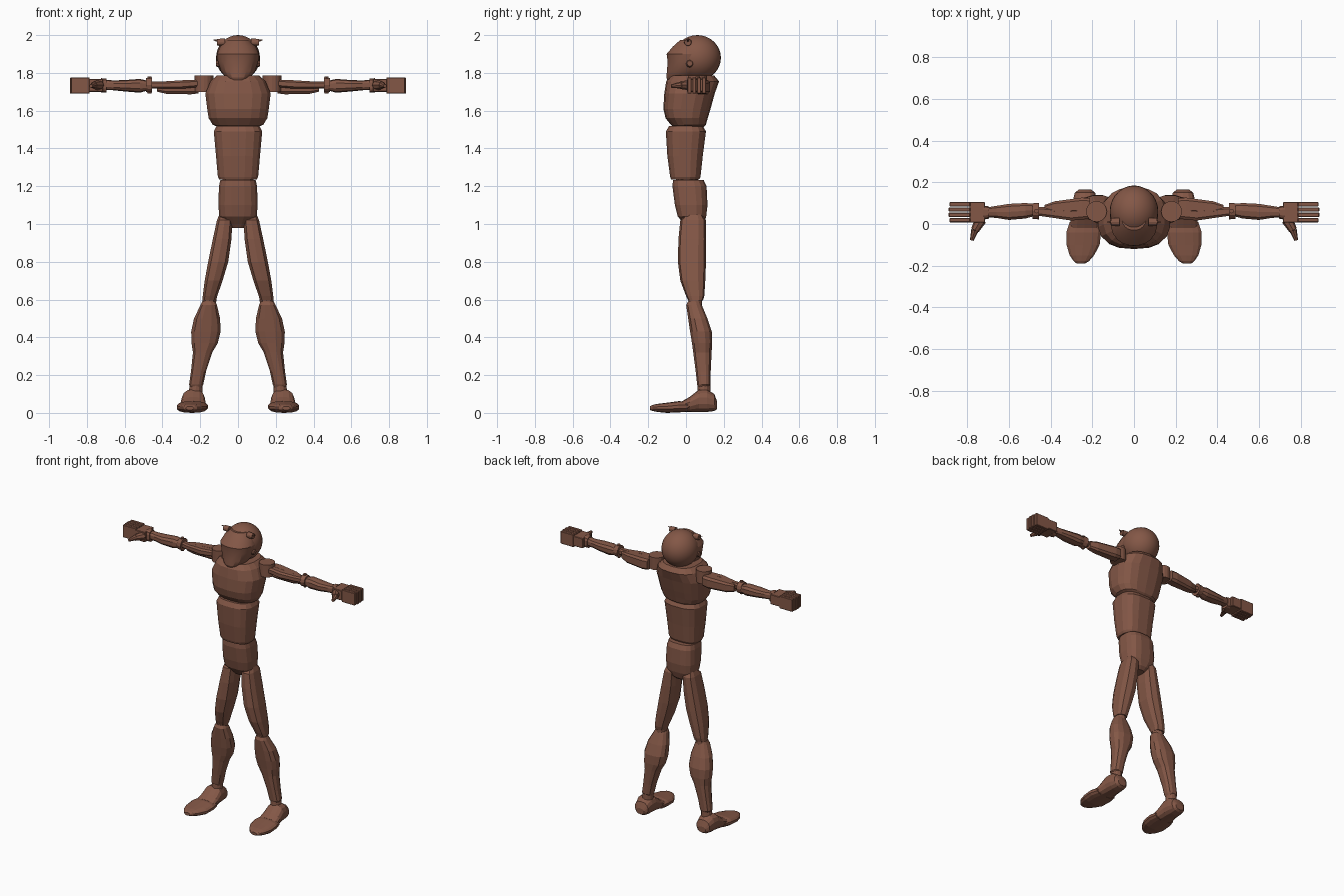
import bpy, bmesh, math
from mathutils import Vector, Matrix

brown = bpy.data.materials.new("clay brown")
brown.diffuse_color = (0.23, 0.096, 0.062, 1)


def finish(name, bm, mirror=False, smooth=None):
    bmesh.ops.recalc_face_normals(bm, faces=bm.faces)
    me = bpy.data.meshes.new(name)
    bm.to_mesh(me)
    bm.free()
    me.materials.append(brown)
    ob = bpy.data.objects.new(name, me)
    bpy.context.collection.objects.link(ob)
    if mirror:
        ob.modifiers.new("other side", 'MIRROR').use_mirror_merge = False
    if smooth:
        bpy.context.view_layer.objects.active = ob
        ob.select_set(True)
        bpy.ops.object.shade_smooth_by_angle(angle=math.radians(smooth))
        ob.select_set(False)
    return ob


# Skin rings along an axis; each section is (position, a0, a1, b0, b1)
def loft(name, axis, sections, n=12, power=2.6, mirror=False, smooth=None):
    bm = bmesh.new()
    rings = []
    for p, a0, a1, b0, b1 in sections:
        ring = []
        for i in range(n):
            t = 2 * math.pi * (i + 0.5) / n
            c, s = math.cos(t), math.sin(t)
            a = (a0 + a1) / 2 + (a1 - a0) / 2 * math.copysign(abs(c) ** (2 / power), c)
            b = (b0 + b1) / 2 + (b1 - b0) / 2 * math.copysign(abs(s) ** (2 / power), s)
            co = {'x': (p, a, b), 'y': (a, p, b), 'z': (a, b, p)}[axis]
            ring.append(bm.verts.new(co))
        rings.append(ring)
    for r, q in zip(rings, rings[1:]):
        for i in range(n):
            j = (i + 1) % n
            bm.faces.new((r[i], r[j], q[j], q[i]))
    bm.faces.new(rings[0])
    bm.faces.new(rings[-1])
    return finish(name, bm, mirror, smooth)


def sym(z, w, y0, y1):
    return (z, -w, w, y0, y1)


# Cylinder or cone between two points, on both sides
def rod(name, p, q, r1, r2, n=12, mirror=True):
    p, q = Vector(p), Vector(q)
    d = q - p
    bm = bmesh.new()
    m = Matrix.Translation((p + q) / 2) @ d.to_track_quat('Z', 'Y').to_matrix().to_4x4()
    bmesh.ops.create_cone(bm, cap_ends=True, segments=n, radius1=r1, radius2=r2,
                          depth=d.length, matrix=m)
    finish(name, bm, mirror)


def box(name, lo, hi):
    bm = bmesh.new()
    bmesh.ops.create_cube(bm, size=1)
    for v in bm.verts:
        v.co = [l + (h - l) * (c + 0.5) for l, h, c in zip(lo, hi, v.co)]
    bmesh.ops.bevel(bm, geom=bm.edges[:], offset=0.003, segments=1, affect='EDGES')
    finish(name, bm, True)


# Head: round cranium, face mask, lugs and ears
bm = bmesh.new()
bmesh.ops.create_uvsphere(bm, u_segments=28, v_segments=16, radius=0.12)
for v in bm.verts:
    v.co = (v.co.x * 0.97, v.co.y * 1.04 + 0.06, v.co.z + 1.88)
finish("cranium", bm, smooth=20)
loft("face", 'z', [sym(1.75, .03, -.095, -.045), sym(1.775, .065, -.105, .05),
                   sym(1.81, .092, -.102, .09), sym(1.86, .108, -.098, .12),
                   sym(1.90, .112, -.104, .12), sym(1.94, .095, -.07, .12),
                   sym(1.975, .06, -.03, .10)], 20, 2.2, smooth=20)
rod("head_lug", (.07, .01, 1.962), (.11, .01, 1.962), .02, .018)
rod("head_spike", (.10, .01, 1.968), (.13, .01, 1.975), .008, .002, 6)
rod("ear", (.10, .02, 1.85), (.116, .02, 1.85), .022, .015, 8)
rod("neck", (0, .06, 1.70), (0, .05, 1.83), .065, .065, 14, False)

# Torso
loft("chest", 'z', [sym(1.50, .07, -.05, .08), sym(1.525, .135, -.08, .105),
                    sym(1.56, .157, -.108, .115), sym(1.61, .165, -.12, .13),
                    sym(1.69, .175, -.115, .152), sym(1.755, .148, -.105, .175),
                    sym(1.785, .115, -.08, .15)], 18, 2.6)
loft("abdomen", 'z', [sym(1.235, .10, -.08, .07), sym(1.25, .108, -.085, .078),
                      sym(1.36, .118, -.10, .09), sym(1.49, .13, -.108, .107),
                      sym(1.52, .115, -.09, .09)], 16, 2.9)
loft("waist", 'z', [sym(1.21, .085, -.055, .065), sym(1.26, .085, -.055, .065)])
loft("pelvis", 'z', [sym(.98, .035, .005, .075), sym(1.00, .06, -.01, .095),
                     sym(1.04, .10, -.045, .108), sym(1.10, .106, -.06, .115),
                     sym(1.20, .102, -.073, .11), sym(1.232, .095, -.07, .095)], 16, 2.9)

# Legs
loft("thigh", 'z', [(1.05, .04, .10, 0, .085), (1.02, .028, .113, -.03, .105),
                    (.92, .033, .135, -.04, .107), (.80, .05, .16, -.043, .106),
                    (.70, .08, .178, -.03, .102), (.62, .108, .188, 0, .097),
                    (.595, .115, .19, .012, .09)], 10, 2.8, True)
rod("knee", (.148, .048, .62), (.155, .048, .56), .036, .036)
loft("calf", 'z', [(.59, .12, .19, .01, .075), (.57, .11, .20, 0, .085),
                   (.50, .093, .235, .01, .115), (.43, .09, .25, .02, .138),
                   (.37, .105, .248, .03, .14), (.32, .135, .24, .037, .137),
                   (.22, .168, .25, .05, .132), (.15, .183, .26, .058, .13),
                   (.135, .19, .252, .065, .12)], 12, 2.5, True)
rod("ankle", (.222, .095, .16), (.225, .095, .10), .033, .036)
loft("foot", 'y', [(.165, .205, .265, .02, .06), (.15, .185, .285, .01, .10),
                   (.11, .178, .295, .005, .125), (.07, .175, .298, .005, .125),
                   (.02, .17, .305, .005, .085), (-.02, .167, .31, .005, .062)],
     14, 2.4, True)
loft("toes", 'y', [(.01, .165, .31, .005, .06), (-.04, .156, .326, .003, .062),
                   (-.10, .163, .325, 0, .054), (-.15, .19, .31, .005, .048),
                   (-.178, .215, .29, .01, .042), (-.19, .235, .275, .015, .035)],
     14, 2.4, True)

# Shoulders and arms
rod("shoulder", (.18, .06, 1.70), (.18, .06, 1.785), .05, .05, 16)
loft("upper_arm", 'x', [(.20, .025, .085, 1.725, 1.765), (.30, .015, .075, 1.715, 1.762),
                        (.40, .03, .08, 1.715, 1.755), (.47, .04, .085, 1.715, 1.757)],
     8, 3, True)
loft("arm_back_plate", 'x', [(.21, .05, .125, 1.69, 1.765), (.25, .05, .128, 1.685, 1.765),
                             (.38, .05, .11, 1.688, 1.757), (.43, .05, .092, 1.70, 1.75)],
     8, 4, True)
rod("elbow", (.455, .062, 1.735), (.487, .062, 1.735), .04, .037)
rod("elbow_pin", (.468, .062, 1.69), (.468, .062, 1.78), .011, .011, 8)
loft("forearm", 'x', [(.485, .035, .098, 1.705, 1.76), (.52, .025, .102, 1.695, 1.768),
                      (.60, .018, .098, 1.702, 1.762), (.66, .028, .088, 1.708, 1.76),
                      (.71, .032, .08, 1.71, 1.765)], 10, 2.6, True)

# Hands
loft("wrist", 'x', [(.695, .025, .085, 1.695, 1.77), (.725, .02, .09, 1.695, 1.773)],
     12, 3, True)
box("palm", (.715, .006, 1.70), (.79, .105, 1.768))
for i in range(4):
    y = .008 + i * .0255
    box("finger", (.785, y, 1.69), (.885 + .004 * (i in (1, 2)), y + .021, 1.776))
rod("thumb_base", (.735, .02, 1.735), (.763, -.03, 1.735), .028, .02, 8)
rod("thumb_tip", (.763, -.03, 1.735), (.778, -.078, 1.73), .018, .009, 8)
